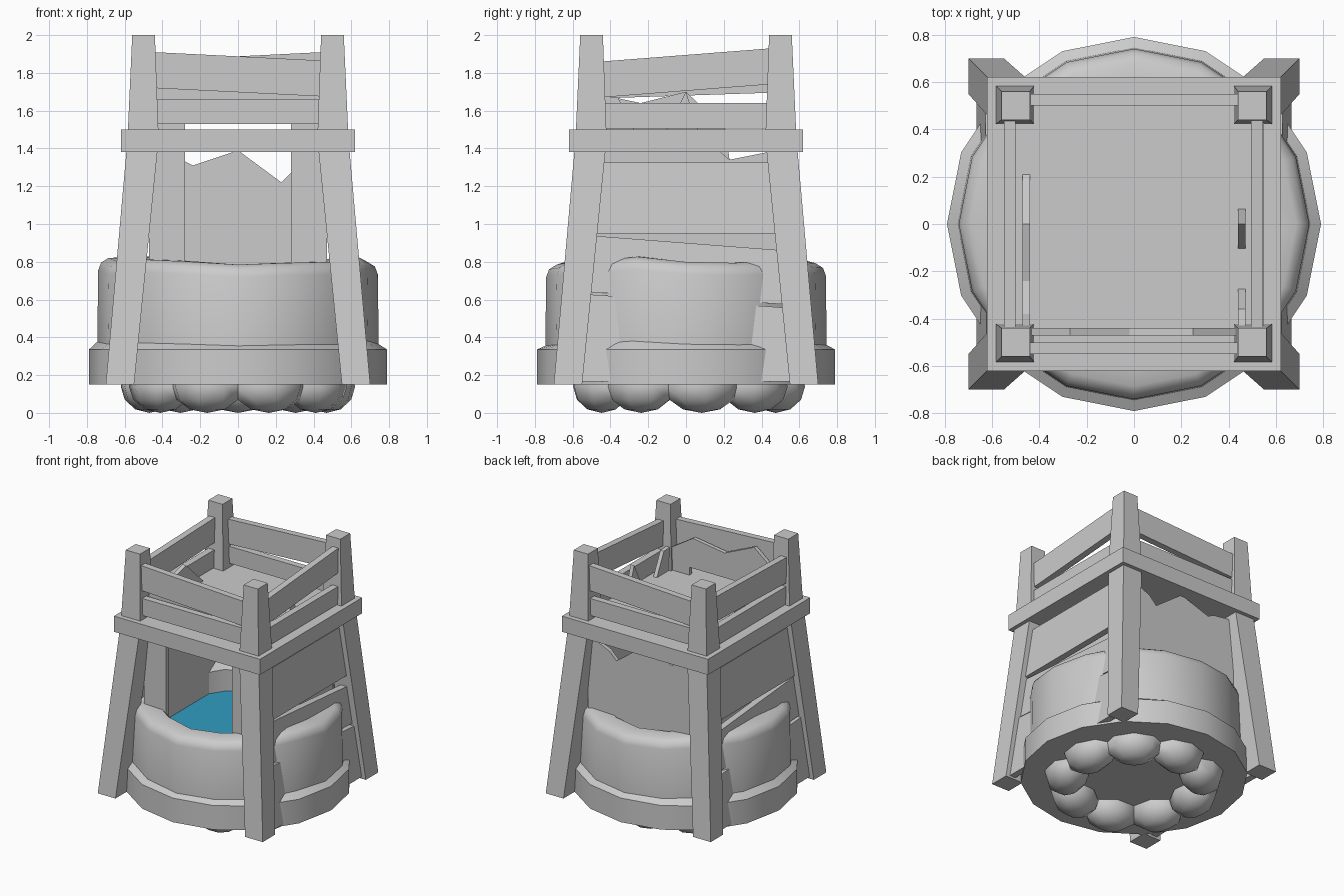
import bpy, bmesh, math, random
from mathutils import Vector

if "Cube" in bpy.data.objects:
    bpy.data.objects.remove(bpy.data.objects["Cube"])
random.seed(4)


def finish(name, bm, smooth=None):
    bmesh.ops.recalc_face_normals(bm, faces=bm.faces)
    me = bpy.data.meshes.new(name)
    bm.to_mesh(me)
    bm.free()
    ob = bpy.data.objects.new(name, me)
    bpy.context.collection.objects.link(ob)
    if smooth:
        for p in me.polygons:
            p.use_smooth = True
        me.set_sharp_from_angle(angle=math.radians(smooth))
    return ob


def loft(name, loops):
    """Closed solid through equally sized loops of points."""
    bm = bmesh.new()
    rings = [[bm.verts.new(p) for p in lp] for lp in loops]
    n = len(rings[0])
    for a, b in zip(rings, rings[1:]):
        for i in range(n):
            j = (i + 1) % n
            bm.faces.new((a[i], a[j], b[j], b[i]))
    bm.faces.new(rings[0][::-1])
    bm.faces.new(rings[-1])
    return finish(name, bm)


def slab_x(name, pts, y, t):
    """Outline in x-z, thickness along y."""
    return loft(name, [[(u, y + d, z) for u, z in pts] for d in (-t / 2, t / 2)])


def slab_y(name, pts, x, t, side=1):
    """Outline in y-z, thickness along x; x may be a function of z."""
    fx = x if callable(x) else (lambda z: x)
    return loft(name, [[(side * (fx(z) + d), u, z) for u, z in pts]
                       for d in (-t / 2, t / 2)])


def board(w, bl, br, tr, tl):
    return [(-w, bl), (w, br), (w, tr), (-w, tl)]


# stone ring: wavy lathe with 16 sides
N = 16
profile = [(.53, .15), (.79, .15), (.79, .335), (.745, .37), (.74, .745),
           (.725, .785), (.685, .81), (.575, .81), (.53, .76)]
wave = [random.uniform(-.02, .02) for _ in range(N)]
wave[12] = -.025
bm = bmesh.new()
cols = []
for i in range(N):
    a = 2 * math.pi * i / N
    cols.append([bm.verts.new((r * math.cos(a), r * math.sin(a),
                 z + (wave[i] if z > .6 else wave[i] * .6 if z > .36 else 0)))
                 for r, z in profile])
for i in range(N):
    a, b = cols[i], cols[(i + 1) % N]
    for k in range(len(profile)):
        m = (k + 1) % len(profile)
        bm.faces.new((a[k], b[k], b[m], a[m]))
finish("stone_ring", bm, 40)

# water surface and ring floor
for name, z in (("water", .61), ("ring_floor", .15)):
    bm = bmesh.new()
    bmesh.ops.create_circle(bm, cap_ends=True, segments=N, radius=.53)
    for v in bm.verts:
        v.co.z = z
    ob = finish(name, bm)
    if name == "water":
        mat = bpy.data.materials.new("water_blue")
        mat.diffuse_color = (.03, .34, .53, 1)
        mat.use_nodes = True
        mat.node_tree.nodes["Principled BSDF"].inputs["Base Color"].default_value = mat.diffuse_color
        ob.data.materials.append(mat)

# foundation rocks under the ring
for i in range(9):
    a = 2 * math.pi * (i + .25) / 9
    bm = bmesh.new()
    bmesh.ops.create_uvsphere(bm, u_segments=8, v_segments=6, radius=1)
    ca, sa = math.cos(a), math.sin(a)
    for v in bm.verts:
        r, t, h = v.co.x * .155, v.co.y * .2, v.co.z * .14
        v.co = Vector((ca * (.475 + r) - sa * t, sa * (.475 + r) + ca * t, .14 + h))
    finish(f"foundation_rock_{i + 1}", bm, 45)

# four leaning posts
for sx in (-1, 1):
    for sy in (-1, 1):
        loops = [[(sx * x, sy * y, z) for x, y in ((lo, lo), (hi, lo), (hi, hi), (lo, hi))]
                 for z, lo, hi in ((.15, .55, .70), (1.45, .42, .585), (2.0, .44, .56))]
        loft(f"corner_post_{'left' if sx < 0 else 'right'}_{'front' if sy < 0 else 'back'}", loops)

# platform
h = .62
loft("platform", [[(-h, -h, z), (h, -h, z), (h, h, z), (-h, h, z)] for z in (1.38, 1.5)])

# railings
w = .45
for s, side in ((-1, "front"), (1, "back")):
    tilt = board(w, 1.72, 1.675, 1.865, 1.91)
    slab_x(f"{side}_upper_rail", [(-s * u, z) for u, z in tilt], s * .525, .05)
    slab_x(f"{side}_lower_rail", board(w, 1.53, 1.53, 1.66, 1.66), s * .525, .05)
slab_y("right_upper_rail", board(w, 1.67, 1.74, 1.93, 1.86), .52, .05)
slab_y("left_upper_rail", board(w, 1.665, 1.695, 1.885, 1.86), .525, .05, -1)
for s, side in ((-1, "left"), (1, "right")):
    slab_y(f"{side}_lower_rail", board(w, 1.505, 1.505, 1.64, 1.64), .525, .05, s)

# side planks that lean with the posts
lean = lambda z: .642 - (z - .15) * .095
for s, side in ((-1, "left"), (1, "right")):
    slab_y(f"{side}_plank_top", board(.49, .95, .95, 1.325, 1.325), lean, .05, s)
    slab_y(f"{side}_plank_middle", board(.52, .64, .575, .86, .94),
           lambda z: lean(z) - .012, .05, s)
    slab_y(f"{side}_plank_bottom", board(.56, .165, .165, .555, .63), lean, .05, s)

# broken inner walls with ragged tops
slab_x("front_doorway_wall",
       [(-.47, .6), (-.28, .6), (-.28, 1.56), (.28, 1.56), (.28, .6), (.47, .6),
        (.47, 1.65), (.25, 1.79), (-.02, 1.75), (-.27, 1.86), (-.47, 1.7)], -.455, .03)
slab_x("back_wall",
       [(-.47, .6), (.47, .6), (.47, 1.36), (.29, 1.28), (.23, 1.22), (0, 1.39),
        (-.24, 1.31), (-.29, 1.335), (-.47, 1.36)], .5, .03)
slab_y("right_inner_wall",
       [(-.47, .6), (.48, .6), (.48, 1.39), (.23, 1.34), (.07, 1.48), (0, 1.7),
        (-.13, 1.45), (-.25, 1.45), (-.36, 1.67), (-.47, 1.68)], .455, .03)
slab_y("left_inner_wall",
       [(-.47, .6), (.48, .6), (.48, 1.39), (.23, 1.34), (.21, 1.5), (0, 1.7),
        (-.24, 1.64), (-.38, 1.67), (-.47, 1.66)], .455, .03, -1)
